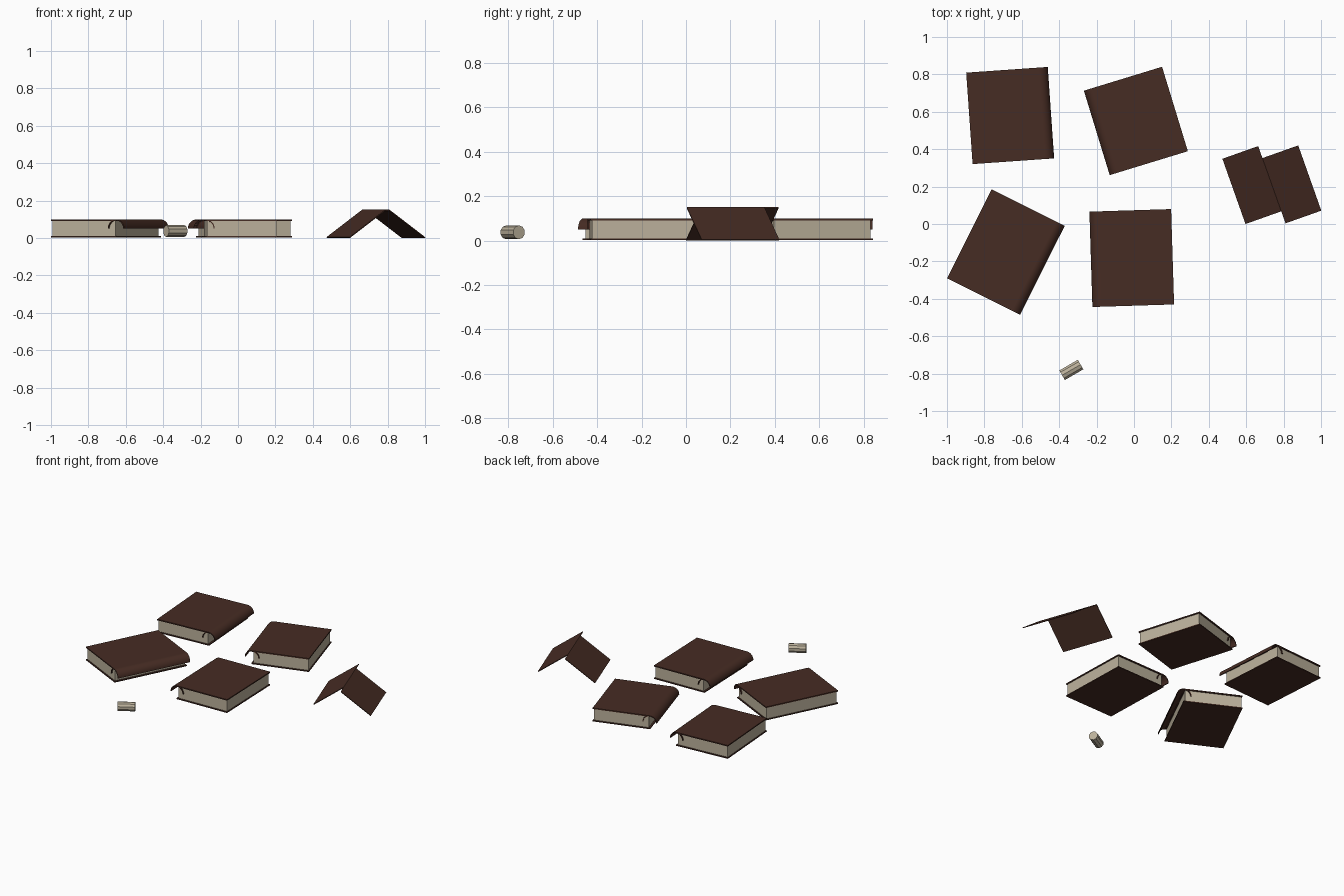
import bpy
import bmesh
import math
from mathutils import Matrix, Vector

cube = bpy.data.objects.get("Cube")
if cube:
    bpy.data.objects.remove(cube, do_unlink=True)


def material(name, color):
    mat = bpy.data.materials.new(name)
    mat.use_nodes = True
    mat.diffuse_color = color
    mat.node_tree.nodes["Principled BSDF"].inputs["Base Color"].default_value = color
    return mat


LEATHER = material("brown_leather", (0.062, 0.025, 0.017, 1))
PAPER = material("aged_paper", (0.50, 0.44, 0.33, 1))


def finish(name, bm, mat, matrix):
    bmesh.ops.recalc_face_normals(bm, faces=bm.faces)
    mesh = bpy.data.meshes.new(name)
    bm.to_mesh(mesh)
    bm.free()
    mesh.materials.append(mat)
    obj = bpy.data.objects.new(name, mesh)
    bpy.context.collection.objects.link(obj)
    obj.matrix_world = matrix
    return obj


def box(name, x, y, z, mat, matrix):
    """Box spanning the given (low, high) ranges."""
    bm = bmesh.new()
    bmesh.ops.create_cube(bm, size=1)
    for v in bm.verts:
        v.co = [r[0] if c < 0 else r[1] for c, r in zip(v.co, (x, y, z))]
    return finish(name, bm, mat, matrix)


def prism(name, profile, depth, mat, matrix):
    """Extrude an x-z profile along y, centred on y = 0."""
    bm = bmesh.new()
    face = bm.faces.new([bm.verts.new((x, -depth / 2, z)) for x, z in profile])
    moved = bmesh.ops.extrude_face_region(bm, geom=[face])["geom"]
    bmesh.ops.translate(bm, vec=(0, depth, 0),
                        verts=[g for g in moved if isinstance(g, bmesh.types.BMVert)])
    return finish(name, bm, mat, matrix)


def smooth(obj):
    bpy.ops.object.select_all(action="DESELECT")
    obj.select_set(True)
    bpy.context.view_layer.objects.active = obj
    bpy.ops.object.shade_smooth_by_angle(angle=math.radians(40))


WIDTH, TOP, RADIUS, SKIN = 0.437, 0.099, 0.049, 0.006


def book(name, x, y, angle, depth):
    """Closed book with its half-round spine on local -x."""
    place = Matrix.Translation((x, y, 0)) @ Matrix.Rotation(math.radians(angle), 4, "Z")
    w, d = WIDTH / 2, depth / 2
    hinge = RADIUS - w
    box(name + "_pages", (hinge + 0.008, w - 0.006), (0.008 - d, d - 0.008),
        (0.009, 0.092), PAPER, place)
    box(name + "_back_cover", (hinge - 0.004, w), (-d, d), (0.003, 0.01), LEATHER, place)
    box(name + "_front_cover", (hinge, w), (-d, d), (TOP - 0.008, TOP), LEATHER, place)
    # Hollow half-tube spine
    steps = [math.pi * i / 16 for i in range(17)]
    arc = [(r, a) for r, angles in ((RADIUS, steps), (RADIUS - SKIN, steps[::-1]))
           for a in angles]
    profile = [(hinge + r * math.cos(a), TOP - RADIUS + r * math.sin(a)) for r, a in arc]
    smooth(prism(name + "_spine", profile, depth, LEATHER, place))


book("back_right_book", -0.662, 0.58, 184, 0.49)
book("back_middle_book", 0.01, 0.551, 17, 0.472)
book("front_right_book", -0.685, -0.15, 153.4, 0.532)
book("front_middle_book", -0.012, -0.182, 1.8, 0.51)

# Loose cover standing like a tent, its halves slipped along the ridge
tent = Matrix.Translation((0.737, 0.21, 0)) @ Matrix.Rotation(math.radians(-160.5), 4, "Z")
for name, side, slip in (("loose_cover_left", -1, -0.034), ("loose_cover_right", 1, 0.034)):
    slope = [(0, 0.151), (side * 0.203, 0.004), (side * 0.2, 0), (0, 0.145)]
    prism(name, slope, 0.37, LEATHER,
          tent @ Matrix.Rotation(math.pi, 4, "Z") @ Matrix.Translation((0, -slip, 0)))

# Small rolled scroll
bm = bmesh.new()
bmesh.ops.create_cone(bm, cap_ends=True, segments=10, radius1=0.031, radius2=0.031, depth=0.114)
scroll_axis = Vector((0.866, 0.5, 0)).to_track_quat("Z", "Y").to_matrix().to_4x4()
finish("scroll", bm, PAPER, Matrix.Translation((-0.335, -0.78, 0.037)) @ scroll_axis)
